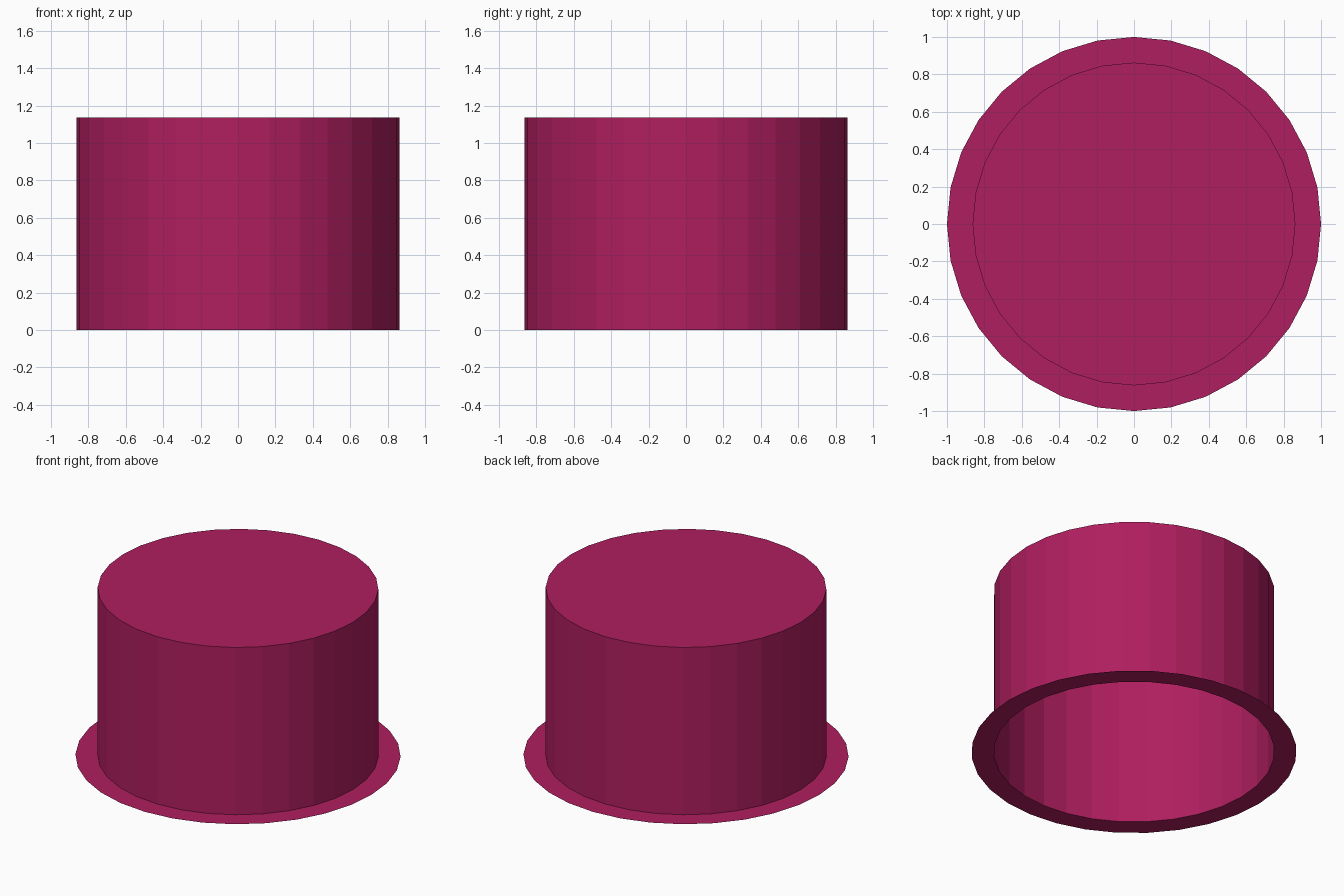
import bpy, bmesh
from math import cos, sin, tau

if "Cube" in bpy.data.objects:
    bpy.data.objects.remove(bpy.data.objects["Cube"])

SIDES = 32
CROWN_R, BRIM_R, HEIGHT = 0.863, 1.0, 1.135

mat = bpy.data.materials.new("magenta")
mat.diffuse_color = (0.43, 0.013, 0.115, 1)
mat.use_nodes = True
mat.node_tree.nodes["Principled BSDF"].inputs["Base Color"].default_value = mat.diffuse_color


def ring(bm, radius, z):
    return [bm.verts.new((radius * cos(tau * i / SIDES), radius * sin(tau * i / SIDES), z))
            for i in range(SIDES)]


def bridge(bm, lower, upper):
    for i in range(SIDES):
        j = (i + 1) % SIDES
        bm.faces.new((lower[i], lower[j], upper[j], upper[i]))


# Hat: thin flat brim, straight hollow crown, closed top
bm = bmesh.new()
brim_edge = ring(bm, BRIM_R, 0)
crown_base = ring(bm, CROWN_R, 0)
crown_top = ring(bm, CROWN_R, HEIGHT)
bridge(bm, brim_edge, crown_base)
bridge(bm, crown_base, crown_top)
bm.faces.new(crown_top)

mesh = bpy.data.meshes.new("top_hat")
bm.to_mesh(mesh)
bm.free()
mesh.materials.append(mat)
hat = bpy.data.objects.new("top_hat", mesh)
bpy.context.collection.objects.link(hat)
